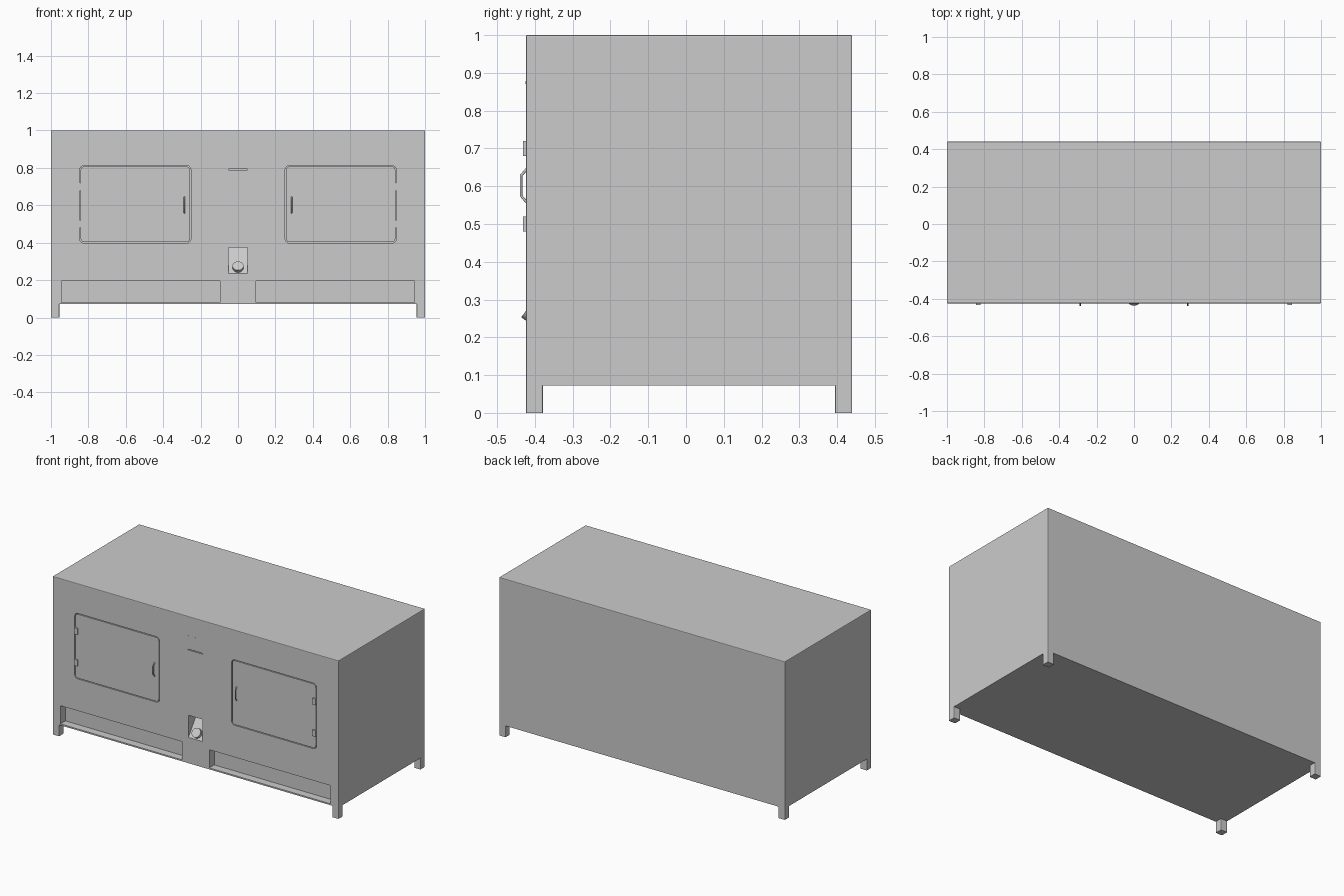
import bpy, bmesh, math
from mathutils import Vector, Matrix

if "Cube" in bpy.data.objects:
    bpy.data.objects.remove(bpy.data.objects["Cube"])

FRONT, BACK = -0.424, 0.44


def finish(name, bm):
    bmesh.ops.recalc_face_normals(bm, faces=bm.faces)
    mesh = bpy.data.meshes.new(name)
    bm.to_mesh(mesh)
    bm.free()
    obj = bpy.data.objects.new(name, mesh)
    bpy.context.collection.objects.link(obj)
    return obj


def add_box(bm, x, y, z):
    size = (x[1] - x[0], y[1] - y[0], z[1] - z[0])
    mid = Vector((sum(x) / 2, sum(y) / 2, sum(z) / 2))
    return bmesh.ops.create_cube(bm, size=1, matrix=Matrix.Translation(mid) @ Matrix.Diagonal((*size, 1)))


def add_prism(bm, points, offset):
    face = bm.faces.new([bm.verts.new(p) for p in points])
    new = bmesh.ops.extrude_face_region(bm, geom=[face])["geom"]
    bmesh.ops.translate(bm, vec=offset, verts=[v for v in new if isinstance(v, bmesh.types.BMVert)])


def rounded_rect(cx, cz, w, h, r, y):
    pts = []
    for i, (sx, sz) in enumerate(((1, 1), (-1, 1), (-1, -1), (1, -1))):
        for k in range(5):
            a = math.radians(90 * i + 22.5 * k)
            pts.append((cx + sx * (w / 2 - r) + r * math.cos(a), y,
                        cz + sz * (h / 2 - r) + r * math.sin(a)))
    return pts


# Cabinet body with softened upright and top edges
bm = bmesh.new()
add_box(bm, (-1, 1), (FRONT, BACK), (0.072, 1))
edges = [e for e in bm.edges if max(v.co.z for v in e.verts) > 0.9]
bmesh.ops.bevel(bm, geom=edges, offset=0.004, segments=2, profile=0.5, affect='EDGES')
body = finish("cabinet_body", bm)

# Cutter: door seats, toe recesses, sloped niche and slot
bm = bmesh.new()
for s in (-1, 1):
    add_prism(bm, rounded_rect(s * 0.549, 0.605, 0.594, 0.414, 0.022, FRONT - 0.03), (0, 0.045, 0))
    add_box(bm, sorted((s * 0.096, s * 0.945)), (FRONT - 0.03, FRONT + 0.05), (0.081, 0.196))
niche = [(FRONT - 0.03, 0.235), (FRONT, 0.235), (FRONT + 0.1, 0.375), (FRONT - 0.03, 0.375)]
add_prism(bm, [(-0.05, y, z) for y, z in niche], (0.1, 0, 0))
add_box(bm, (-0.052, 0.052), (FRONT - 0.03, FRONT + 0.015), (0.788, 0.793))
cutter = finish("front_cutter", bm)
cutter.hide_render = True

mod = body.modifiers.new("front_cuts", 'BOOLEAN')
mod.operation, mod.solver, mod.object = 'DIFFERENCE', 'EXACT', cutter
bpy.context.view_layer.objects.active = body
bpy.ops.object.modifier_apply(modifier=mod.name)
bpy.data.objects.remove(cutter)

for s, side in ((-1, "left"), (1, "right")):
    # Feet
    for y, end in (((FRONT, FRONT + 0.045), "front"), ((BACK - 0.045, BACK), "back")):
        bm = bmesh.new()
        add_box(bm, sorted((s * 0.955, s)), y, (0, 0.072))
        edges = [e for e in bm.edges if max(v.co.z for v in e.verts) > 0.05 > min(v.co.z for v in e.verts)]
        bmesh.ops.bevel(bm, geom=edges, offset=0.004, segments=2, profile=0.5, affect='EDGES')
        finish(f"{end}_{side}_foot", bm)

    # Door panel, flush with the front and outlined by a thin gap
    bm = bmesh.new()
    add_prism(bm, rounded_rect(s * 0.549, 0.605, 0.584, 0.404, 0.018, FRONT), (0, 0.015, 0))
    finish(f"{side}_door", bm)

    # Hinges: a plate on the frame and door
    for z, level in ((0.70, "upper"), (0.50, "lower")):
        bm = bmesh.new()
        add_box(bm, sorted((s * 0.822, s * 0.846)), (FRONT - 0.008, FRONT + 0.002), (z - 0.02, z + 0.02))
        finish(f"{side}_{level}_hinge", bm)

    # Bent rod door handle
    curve = bpy.data.curves.new(f"{side}_handle", 'CURVE')
    curve.dimensions, curve.bevel_depth, curve.bevel_resolution = '3D', 0.0035, 2
    curve.use_fill_caps = True
    path = [(FRONT + 0.002, 0.558), (FRONT - 0.0125, 0.575), (FRONT - 0.0125, 0.628), (FRONT + 0.002, 0.645)]
    spline = curve.splines.new('POLY')
    spline.points.add(len(path) - 1)
    for p, (y, z) in zip(spline.points, path):
        p.co = (s * 0.287, y, z, 1)
    bpy.context.collection.objects.link(bpy.data.objects.new(f"{side}_handle", curve))


def disc(name, centre, normal, r, depth, sides):
    bm = bmesh.new()
    rot = Vector(normal).to_track_quat('Z', 'Y').to_matrix().to_4x4()
    bmesh.ops.create_cone(bm, cap_ends=True, segments=sides, radius1=r, radius2=r, depth=depth,
                          matrix=Matrix.Translation(centre) @ rot)
    obj = finish(name, bm)
    bpy.ops.object.select_all(action='DESELECT')
    obj.select_set(True)
    bpy.context.view_layer.objects.active = obj
    bpy.ops.object.shade_smooth_by_angle(angle=math.radians(35))


# Control knob standing on the sloped niche face
n = Vector((0, -0.14, 0.10)).normalized()
seat = Vector((0, FRONT + 0.021, 0.265))
disc("control_knob", seat + n * 0.009, n, 0.029, 0.022, 32)

# Indicator dots above the slot
for i, x in enumerate((-0.053, 0, 0.053)):
    disc(f"indicator_{i + 1}", Vector((x, FRONT, 0.875)), (0, -1, 0), 0.004, 0.003, 12)
